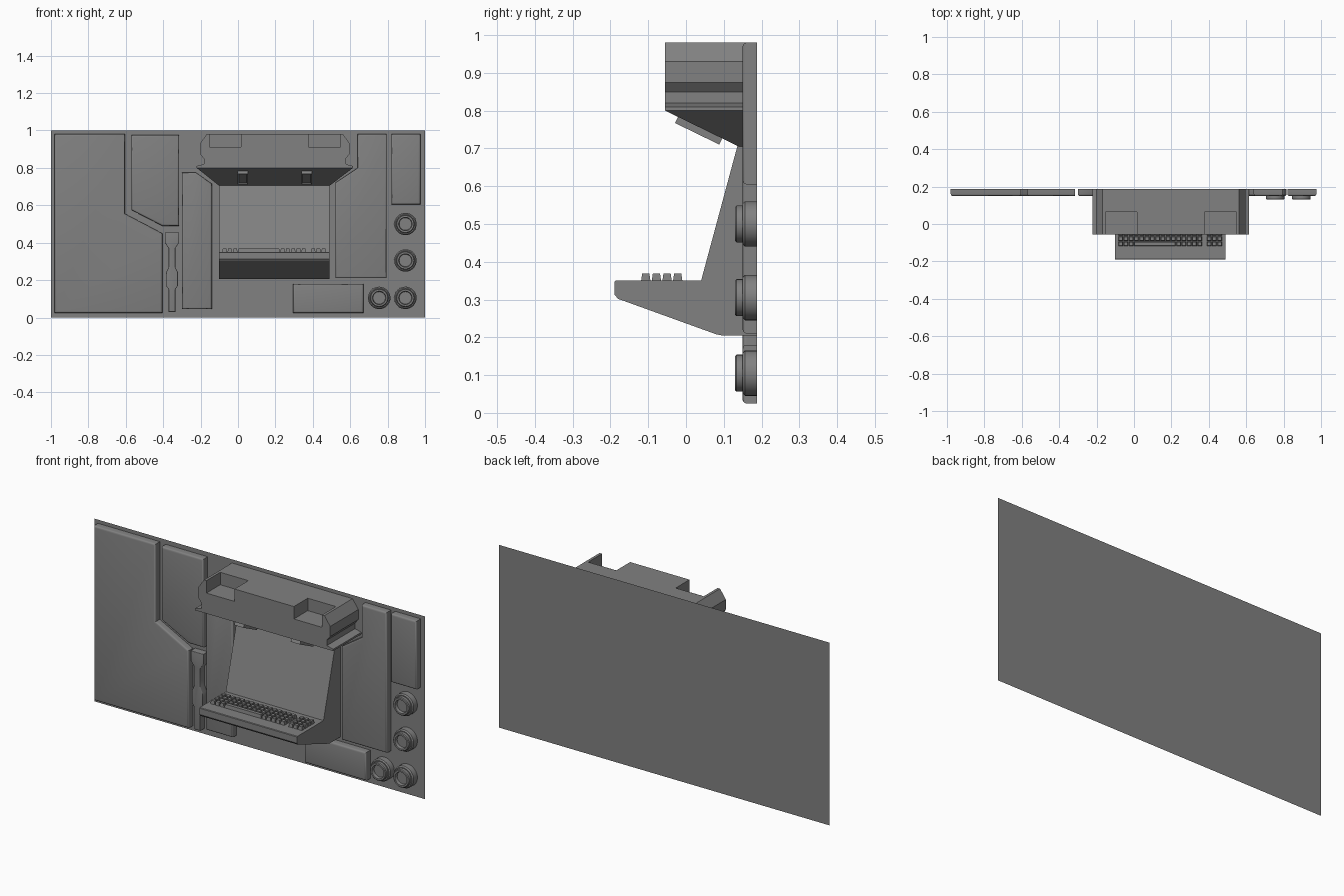
import bpy, bmesh, math
from mathutils import Matrix, Vector

if "Cube" in bpy.data.objects:
    bpy.data.objects.remove(bpy.data.objects["Cube"], do_unlink=True)

grey = bpy.data.materials.new("mid grey")
grey.use_nodes = True
grey.diffuse_color = (0.22, 0.22, 0.22, 1)
grey.node_tree.nodes["Principled BSDF"].inputs["Base Color"].default_value = (0.22, 0.22, 0.22, 1)

BACK, FACE = 0.188, 0.15   # wall plane and panel front, in y
MID = 0.197                # x centre of the workstation


def finish(name, bm, smooth=False):
    bmesh.ops.recalc_face_normals(bm, faces=bm.faces)
    mesh = bpy.data.meshes.new(name)
    bm.to_mesh(mesh)
    bm.free()
    mesh.materials.append(grey)
    ob = bpy.data.objects.new(name, mesh)
    bpy.context.collection.objects.link(ob)
    if smooth:
        bpy.ops.object.select_all(action="DESELECT")
        ob.select_set(True)
        bpy.context.view_layer.objects.active = ob
        bpy.ops.object.shade_smooth_by_angle(angle=math.radians(40))
    return ob


def prism(name, pts, axis, start, end, bevel=0):
    """Extrude an outline along x or y; bevel rounds the rim at the start."""
    bm = bmesh.new()
    place = (lambda p: (start, *p)) if axis == "x" else (lambda p: (p[0], start, p[1]))
    face = bm.faces.new([bm.verts.new(place(p)) for p in pts])
    out = bmesh.ops.extrude_face_region(bm, geom=[face], use_keep_orig=True)
    move = Vector((end - start, 0, 0) if axis == "x" else (0, end - start, 0))
    bmesh.ops.translate(bm, vec=move, verts=[g for g in out["geom"] if isinstance(g, bmesh.types.BMVert)])
    bmesh.ops.recalc_face_normals(bm, faces=bm.faces)
    if bevel:
        bmesh.ops.bevel(bm, geom=list(face.edges), offset=bevel, segments=3, profile=0.5, affect="EDGES")
    return finish(name, bm, bevel > 0)


def rect(x0, x1, z0, z1):
    return [(x0, z0), (x1, z0), (x1, z1), (x0, z1)]


def hexahedron(bm, bottom, top, z0, z1):
    """Box between two rectangles given as (x0, x1, y0, y1)."""
    rings = []
    for (x0, x1, y0, y1), z in ((bottom, z0), (top, z1)):
        rings.append([bm.verts.new((x, y, z)) for x, y in ((x0, y0), (x1, y0), (x1, y1), (x0, y1))])
    low, high = rings
    bm.faces.new(low[::-1])
    bm.faces.new(high)
    for i in range(4):
        j = (i + 1) % 4
        bm.faces.new((low[i], low[j], high[j], high[i]))


# Flat wall sheet
bm = bmesh.new()
bm.faces.new([bm.verts.new((x, BACK, z)) for x, z in rect(-1, 1, 0, 1)])
finish("wall_sheet", bm)

# Raised wall panels
panels = {
    "large_panel": [(-.98, .98), (-.605, .98), (-.605, .555), (-.405, .45), (-.405, .025), (-.98, .025)],
    "upper_panel": [(-.57, .975), (-.315, .975), (-.315, .49), (-.405, .49), (-.57, .575)],
    "narrow_panel": [(-.30, .775), (-.225, .775), (-.14, .715), (-.14, .045), (-.30, .045)],
    "tall_panel": [(.64, .98), (.795, .98), (.795, .21), (.52, .21), (.52, .72), (.64, .80)],
    "corner_panel": rect(.82, .975, .605, .98),
    "low_panel": rect(.295, .67, .025, .18),
}
for name, pts in panels.items():
    prism(name, pts, "y", FACE, BACK, 0.01)

# Slim connector strip, symmetrical about its own centre line
half = [(.018, .03), (.018, .15), (.032, .17), (.032, .24), (.018, .27),
        (.018, .37), (.038, .40), (.038, .455)]
strip = [(-.353 + w, z) for w, z in half] + [(-.353 - w, z) for w, z in reversed(half)]
prism("connector_strip", strip, "y", FACE, BACK, 0.004)

# Round sockets, turned from one profile
turned = [(.06, BACK), (.06, .156), (.054, .15), (.049, .15), (.049, .134),
          (.045, .13), (.036, .13), (.033, .146), (0, .146)]
for i, (x, z) in enumerate([(.895, .5), (.895, .305), (.895, .105), (.755, .105)]):
    bm = bmesh.new()
    vs = [bm.verts.new((r, y, 0)) for r, y in turned]
    es = [bm.edges.new(pair) for pair in zip(vs, vs[1:])]
    bmesh.ops.spin(bm, geom=vs + es, cent=(0, 0, 0), axis=(0, 1, 0), angle=math.tau, steps=32)
    bmesh.ops.remove_doubles(bm, verts=bm.verts, dist=0.0005)
    bmesh.ops.translate(bm, vec=(x, 0, z), verts=bm.verts)
    finish(f"socket_{i + 1}", bm, True)

# Console: sloped screen above a keyboard shelf
side = [(.137, .71), (.04, .35), (-.186, .35), (-.189, .347), (-.189, .313), (-.18, .302),
        (.08, .208), (.095, .205), (BACK, .205), (BACK, .71)]
prism("console", side, "x", -.102, .49)

# Keyboard: main block with a space bar, then number pad
bm = bmesh.new()
pitch, key, inset = 0.0282, 0.025, 0.003


def add_key(x, y, width):
    base = (x, x + width, y, y + key)
    cap = (x + inset, x + width - inset, y + inset, y + key - inset)
    hexahedron(bm, base, cap, 0.348, 0.369)


for row in range(4):
    y = -0.119 + row * pitch
    for col in range(16):
        if row == 0 and 3 <= col <= 10:
            continue
        add_key(-0.084 + col * pitch, y, key)
    for col in range(3):
        add_key(0.389 + col * pitch, y, key)
add_key(-0.084 + 3 * pitch, -0.119, 7 * pitch + key)
finish("keyboard", bm)

# Overhead hood with stepped ends
end = [(.418, .80), (.418, .81), (.38, .82), (.38, .85), (.40, .875), (.40, .93), (.365, .98)]
outline = [(MID + w, z) for w, z in end] + [(MID - w, z) for w, z in reversed(end)]
hood = prism("hood", outline, "y", -.055, BACK)

# Two trays cut into the top front of the hood
for s in (-1, 1):
    centre = MID + s * 0.265
    cutter = prism("tray_cutter", rect(centre - .085, centre + .085, .912, 1.05), "y", -.1, .065)
    cutter.hide_render = True
    cut = hood.modifiers.new("tray", "BOOLEAN")
    cut.operation, cut.solver, cut.object = "DIFFERENCE", "EXACT", cutter
    bpy.context.view_layer.objects.active = hood
    bpy.ops.object.modifier_apply(modifier=cut.name)
    bpy.data.objects.remove(cutter, do_unlink=True)

# Tapered underside of the hood
bm = bmesh.new()
hexahedron(bm, (-.102, .49, .14, BACK), (MID - .418, MID + .418, -.055, BACK), .705, .80)
finish("hood_underside", bm)

# Lamps beneath the hood, with recessed lenses
slope = math.atan2(-0.095, 0.195)
for name, x in (("right_lamp", .025), ("left_lamp", .367)):
    bm = bmesh.new()
    bmesh.ops.create_cube(bm, size=1)
    bmesh.ops.scale(bm, vec=(.056, .13, .034), verts=bm.verts)
    bm.normal_update()
    lens = [f for f in bm.faces if f.normal.z < -0.9]
    bmesh.ops.inset_region(bm, faces=lens, thickness=0.01)
    bmesh.ops.translate(bm, vec=(0, 0, .008), verts=lens[0].verts)
    bmesh.ops.transform(bm, matrix=Matrix.Translation((x, .037, .754)) @ Matrix.Rotation(slope, 4, "X"),
                        verts=bm.verts)
    finish(name, bm)
